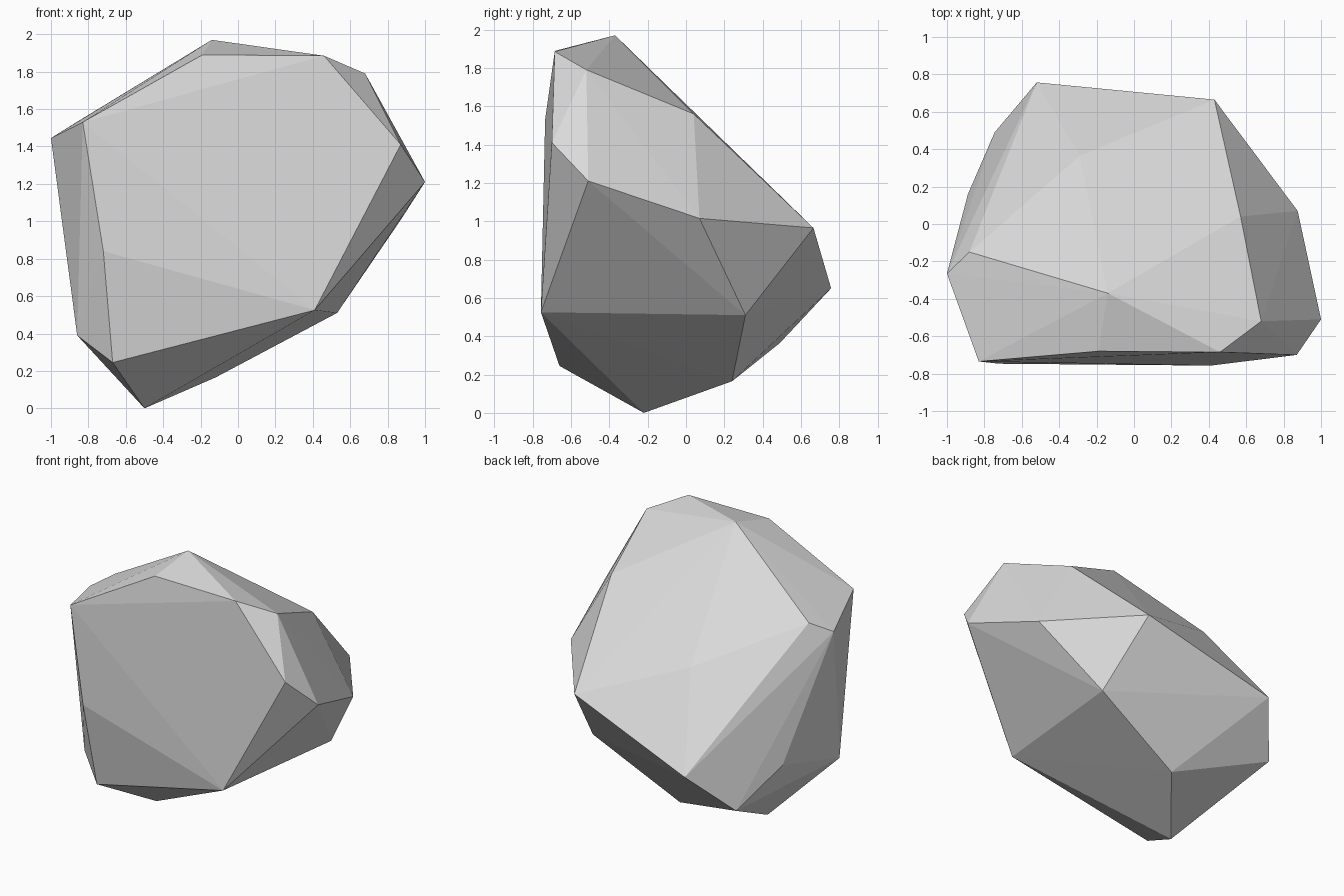
import bpy
import bmesh
from mathutils import Vector

# Remove the default object
default_cube = bpy.data.objects.get("Cube")
if default_cube:
    bpy.data.objects.remove(default_cube, do_unlink=True)


def make_material(name, colour):
    """Plain flat material, the same in the viewport and in a render."""
    material = bpy.data.materials.new(name)
    material.use_nodes = True
    material.diffuse_color = colour
    shader = material.node_tree.nodes["Principled BSDF"]
    shader.inputs["Base Color"].default_value = colour
    return material


def make_hull(name, corners, material):
    """Wrap a convex, flat-faced stone around its corner points."""
    mesh = bpy.data.meshes.new(name)
    bm = bmesh.new()
    for corner in corners:
        bm.verts.new(Vector(corner))
    result = bmesh.ops.convex_hull(bm, input=bm.verts[:])
    # Drop any corner that fell inside the hull
    loose = [v for v in bm.verts if not v.link_faces]
    bmesh.ops.delete(bm, geom=loose, context="VERTS")
    bmesh.ops.recalc_face_normals(bm, faces=bm.faces[:])
    for face in bm.faces:
        face.smooth = False
    bm.to_mesh(mesh)
    bm.free()
    mesh.materials.append(material)
    stone = bpy.data.objects.new(name, mesh)
    bpy.context.scene.collection.objects.link(stone)
    return stone


# Chipped crest
crest = [
    (-.14, -.37, 1.97), (-.19, -.68, 1.89), (.46, -.685, 1.885),
    (.68, -.52, 1.79), (.57, .04, 1.56),
]

# Corners around the broad front face
front_face = [
    (-.83, -.735, 1.53), (-.72, -.747, .84), (-.67, -.66, .245),
    (.41, -.757, .525), (.87, -.7, 1.41),
]

# Bulging sides and sloping back
sides_and_back = [
    (-1, -.265, 1.445), (-.88, -.15, 1.52), (-.888, .16, .61),
    (1, -.51, 1.21), (.875, .07, 1.015), (.43, .665, .965),
    (-.29, .365, 1.236), (-.52, .757, .65),
]

# Tapered underside
underside = [
    (-.86, -.53, .39), (-.745, .49, .365), (.53, .31, .51),
    (-.12, .24, .165), (-.5, -.22, 0),
]

stone_grey = make_material("stone_grey", (.7, .7, .7, 1))
make_hull("boulder", crest + front_face + sides_and_back + underside, stone_grey)
